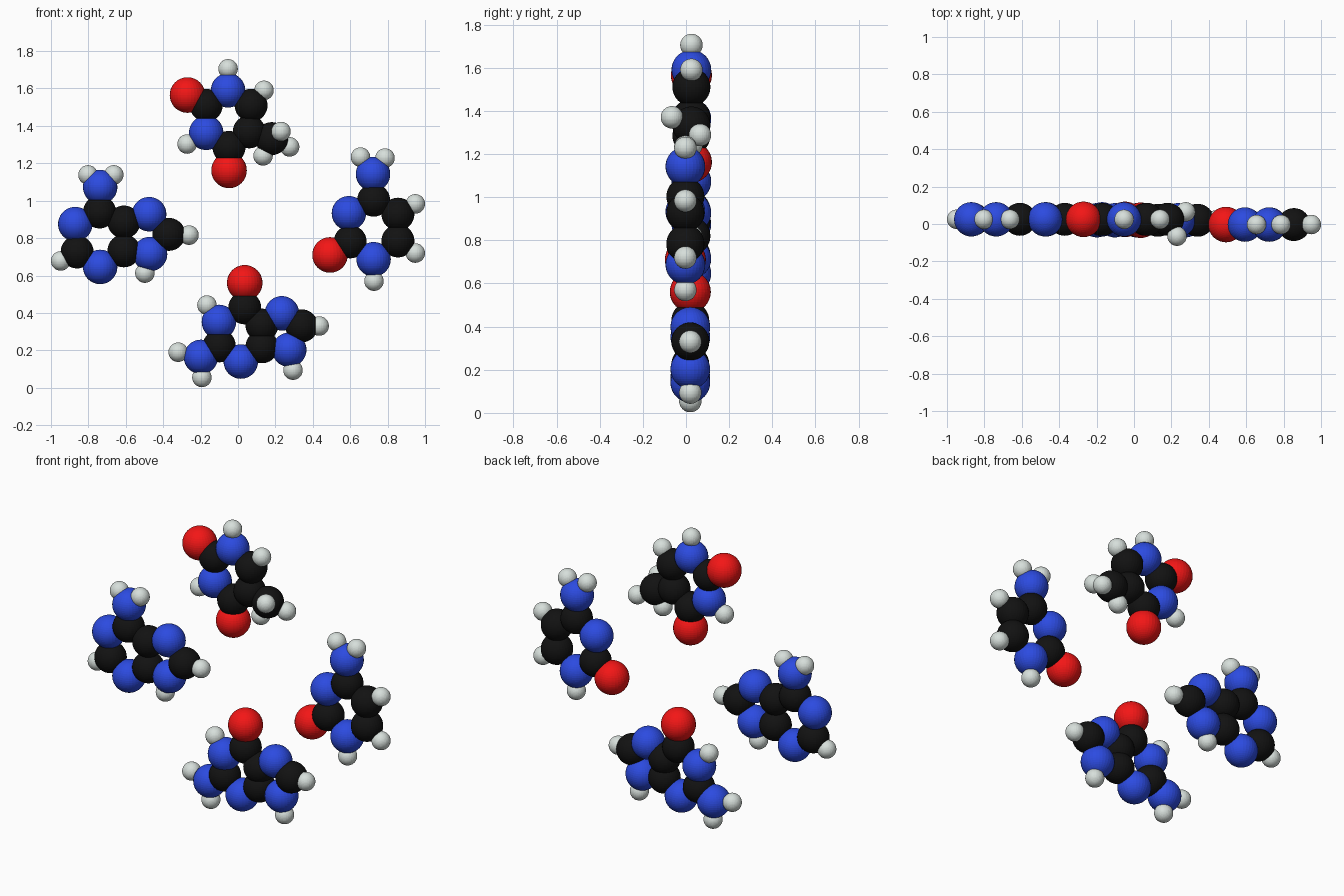
import bpy

# element: (name, radius, colour)
KINDS = {
    "C": ("carbon", 0.088, (0.006, 0.006, 0.006, 1)),
    "N": ("nitrogen", 0.092, (0.025, 0.07, 0.75, 1)),
    "O": ("oxygen", 0.095, (0.9, 0.008, 0.008, 1)),
    "H": ("hydrogen", 0.052, (0.68, 0.74, 0.71, 1)),
}

# one shared sphere mesh per element
MESHES = {}
for key, (name, radius, colour) in KINDS.items():
    bpy.ops.mesh.primitive_uv_sphere_add(segments=32, ring_count=24, radius=radius)
    ob = bpy.context.object
    mat = bpy.data.materials.new(name)
    mat.diffuse_color = colour
    ob.data.materials.append(mat)
    ob.data.name = name
    ob.data.use_fake_user = True
    MESHES[key] = ob.data
    bpy.data.objects.remove(ob)


def molecule(name, y, atoms):
    """Place atoms given as 'element x z [y]' with hundredths of a unit."""
    count = {}
    for entry in atoms.split(","):
        key, x, z, *depth = entry.split()
        count[key] = count.get(key, 0) + 1
        ob = bpy.data.objects.new(f"{name}_{KINDS[key][0]}_{count[key]}", MESHES[key])
        ob.location = (float(x) / 100, float(depth[0]) / 100 if depth else y, float(z) / 100)
        bpy.context.collection.objects.link(ob)


# top: single ring with two oxygens and a methyl group
molecule("thymine", 0.025,
         "N -5.3 159, C -17 151, N -17 136.3, C -4.8 128.5, C 6 136.8, C 7 151,"
         "O -27 156.5, O -4.8 116.2, H -5.3 170.5, H -27.2 130.3, H 13.9 159,"
         "C 18 133.2, H 23 137 -6.5, H 27.6 128.8 6.5, H 13.4 124")

# left: double ring with an amino group
molecule("adenine", 0.025,
         "C -74 94, N -87 87.5, C -86 72.6, N -73.7 64.6, C -61 73.2, C -61 88.6,"
         "N -47.5 92.8, C -37 82, N -47 71.5, N -73.7 107.3,"
         "H -80.2 113.8, H -66.4 113.8, H -94.8 67.8, H -26.2 81.6, H -49.8 61.3")

# right: single ring with an oxygen and an amino group
molecule("cytosine", -0.003,
         "C 72.5 100.3, N 59.3 93.3, C 60 78, N 72.5 68.7, C 85.5 78.5, C 85.5 92.8,"
         "O 49.2 71, N 72.2 114.2, H 65.5 123.3, H 78.6 122.8,"
         "H 72.7 57, H 94.8 72, H 94.8 98.3")

# bottom: double ring with an oxygen and an amino group
molecule("guanine", 0.02,
         "C 3.6 42.7, N -10.2 35.2, C -10 22.4, N 1.5 14, C 12.8 21.9, C 12.8 33.5,"
         "N 23.5 39.8, C 34 33.1, N 27.4 20.3, O 3.6 56.1, N -19.8 16.5,"
         "H -16.6 44.2, H -32 19, H -19.3 5.5, H 43.4 33, H 29.4 9.4")
